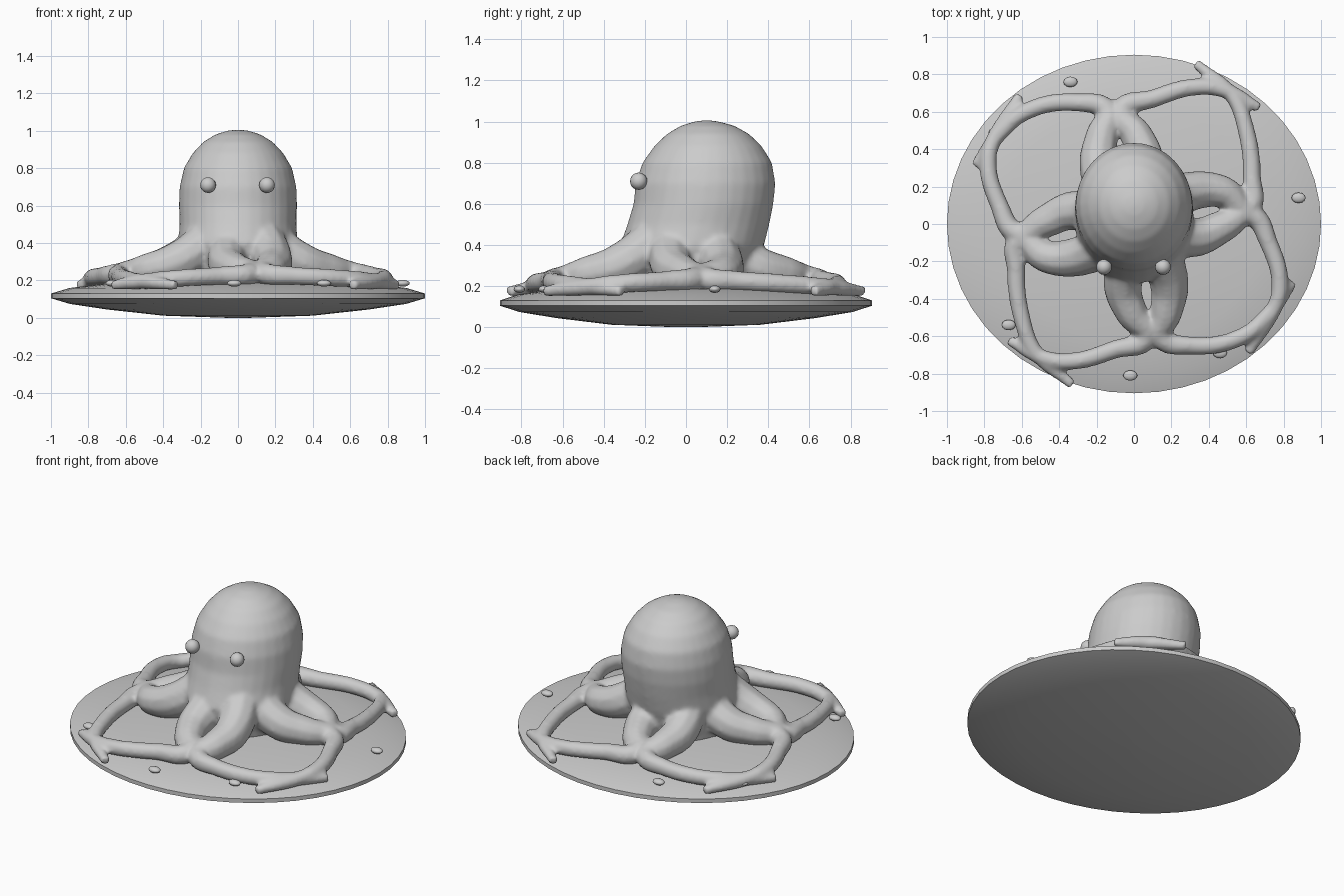
import bpy, bmesh
from math import cos, sin, pi, radians

if "Cube" in bpy.data.objects:
    bpy.data.objects.remove(bpy.data.objects["Cube"])


def loft(name, rings, n):
    """Closed skin through elliptical rings given as (z, centre_y, rx, ry)."""
    bm = bmesh.new()
    loops = [[bm.verts.new((rx * cos(2 * pi * i / n), cy + ry * sin(2 * pi * i / n), z))
              for i in range(n)] for z, cy, rx, ry in rings]
    for a, b in zip(loops, loops[1:]):
        for i in range(n):
            j = (i + 1) % n
            bm.faces.new((a[i], a[j], b[j], b[i]))
    bm.faces.new(loops[0][::-1])
    bm.faces.new(loops[-1])
    mesh = bpy.data.meshes.new(name)
    bm.to_mesh(mesh)
    bm.free()
    ob = bpy.data.objects.new(name, mesh)
    bpy.context.collection.objects.link(ob)
    return ob


def select(obs):
    bpy.ops.object.select_all(action='DESELECT')
    for o in obs:
        o.select_set(True)
    bpy.context.view_layer.objects.active = obs[0]


def smooth(ob, angle=40):
    select([ob])
    bpy.ops.object.shade_smooth_by_angle(angle=radians(angle))


def tube(name, points, heights, radii):
    """Tapered tube along a smooth path."""
    cu = bpy.data.curves.new(name, 'CURVE')
    cu.dimensions = '3D'
    cu.bevel_depth = 1.0
    cu.bevel_resolution = 3
    cu.resolution_u = 6
    cu.use_fill_caps = True
    sp = cu.splines.new('BEZIER')
    sp.bezier_points.add(len(points) - 1)
    for bp, (x, y), z, r in zip(sp.bezier_points, points, heights, radii):
        bp.co = (x, y, z)
        bp.radius = r
        bp.handle_left_type = bp.handle_right_type = 'AUTO'
    ob = bpy.data.objects.new(name, cu)
    bpy.context.collection.objects.link(ob)
    select([ob])
    bpy.ops.object.convert(target='MESH')
    return bpy.context.view_layer.objects.active


# Oval plate: shallow bowl below, gentle dome on top
plate_profile = [(0.0, 0.05), (0.012, 0.4), (0.045, 0.7), (0.075, 0.9), (0.105, 1.0),
                 (0.13, 1.0), (0.16, 0.9), (0.185, 0.7), (0.205, 0.4), (0.215, 0.05)]
smooth(loft("plate", [(z, 0, r, r * 0.905) for z, r in plate_profile], 48))

# Head and mantle
body = loft("octopus_body", [
    (0.18, 0.03, 0.28, 0.29), (0.30, 0.025, 0.30, 0.32), (0.40, 0.03, 0.32, 0.35),
    (0.50, 0.06, 0.312, 0.345), (0.60, 0.085, 0.316, 0.34), (0.70, 0.095, 0.312, 0.34),
    (0.80, 0.103, 0.29, 0.315), (0.88, 0.107, 0.243, 0.262), (0.94, 0.107, 0.187, 0.2),
    (0.98, 0.105, 0.122, 0.13), (1.0, 0.1, 0.06, 0.06), (1.007, 0.1, 0.01, 0.01)], 32)

# Eight arms: four paths, each repeated by a half turn
heights = [0.44, 0.30, 0.26, 0.237, 0.225, 0.21, 0.197, 0.175]
radii = [0.12, 0.105, 0.088, 0.062, 0.05, 0.047, 0.043, 0.028]
paths = [
    [(0, -.12), (-.06, -.33), (-.01, -.48), (.07, -.6), (-.1, -.67), (-.35, -.735), (-.5, -.71), (-.67, -.62)],
    [(.12, -.12), (.19, -.33), (.17, -.48), (.14, -.6), (.3, -.65), (.58, -.6), (.73, -.47), (.85, -.31)],
    [(-.12, -.1), (-.33, -.18), (-.48, -.17), (-.61, -.09), (-.63, -.25), (-.6, -.5), (-.53, -.68), (-.33, -.86)],
    [(-.12, .05), (-.34, .07), (-.48, .01), (-.62, -.05), (-.72, .1), (-.78, .35), (-.74, .47), (-.61, .69)],
]
arms = []
for path in paths:
    for s in (1, -1):
        arms.append(tube("arm", [(s * x, s * y) for x, y in path], heights, radii))

# Fuse the body and arms into one soft skin
select([body] + arms)
bpy.ops.object.join()
rm = body.modifiers.new("fuse", 'REMESH')
rm.mode = 'VOXEL'
rm.voxel_size = 0.013
sm = body.modifiers.new("soften", 'SMOOTH')
sm.factor = 0.5
sm.iterations = 8
select([body])
bpy.ops.object.modifier_apply(modifier="fuse")
bpy.ops.object.modifier_apply(modifier="soften")
bpy.ops.object.shade_smooth()

# Eyes
for side, x in (("left", -0.16), ("right", 0.155)):
    bpy.ops.mesh.primitive_uv_sphere_add(segments=16, ring_count=10, radius=0.042,
                                         location=(x, -0.23, 0.71))
    eye = bpy.context.object
    eye.name = side + "_eye"
    smooth(eye)

# Flat pebbles scattered around the rim
for x, y in [(-.34, .76), (.88, .14), (-.67, -.54), (.46, -.69), (-.02, -.81), (-.74, .49)]:
    bpy.ops.mesh.primitive_uv_sphere_add(segments=12, ring_count=8, radius=1,
                                         location=(x, y, 0.185))
    pebble = bpy.context.object
    pebble.name = "pebble"
    pebble.scale = (0.038, 0.028, 0.018)
    smooth(pebble)
